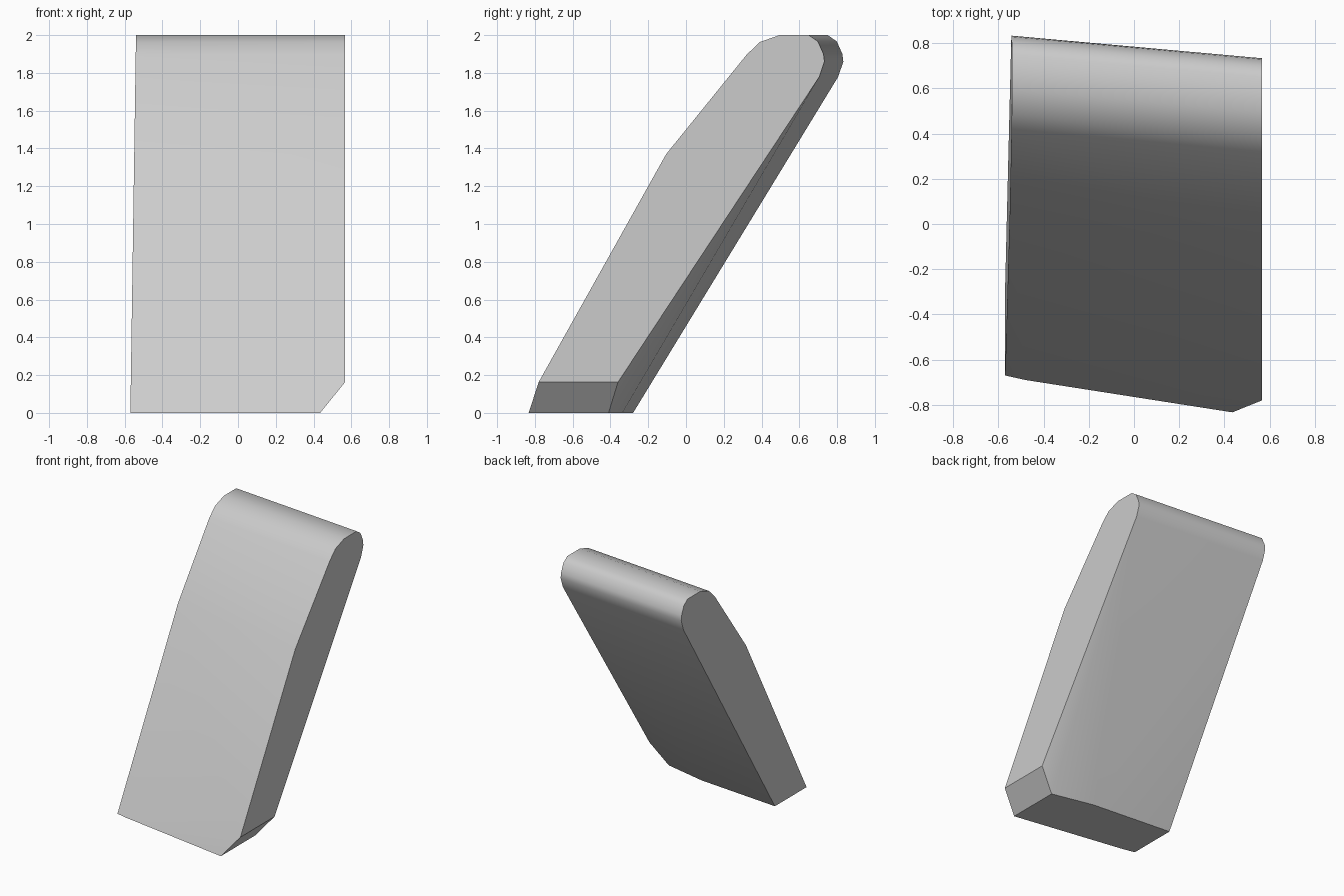
import bpy, bmesh, math

cube = bpy.data.objects.get("Cube")
if cube:
    bpy.data.objects.remove(cube, do_unlink=True)

# One plain grey
grey = bpy.data.materials.new("plain grey")
grey.use_nodes = True
COLOUR = (0.6, 0.6, 0.6, 1)
grey.diffuse_color = COLOUR
grey.node_tree.nodes["Principled BSDF"].inputs["Base Color"].default_value = COLOUR

RIGHT_X = 0.567


def left_x(z):
    """The left side leans inward a little as it rises."""
    return -0.57 + 0.015 * z


# Rounded top end as (y, z), swept across the block and skewed backward
cap = [(0.32, 1.895), (0.39, 1.963), (0.495, 2), (0.65, 2),
       (0.698, 1.967), (0.728, 1.9), (0.733, 1.86), (0.706, 1.78)]
points = []
for y, z in cap:
    points += [(RIGHT_X, y, z), (left_x(z), y + 0.1, z)]

# Bend across the front face
points += [(RIGHT_X, -0.105, 1.37), (left_x(1.37), 0.045, 1.37)]

# Chamfered lower corner
points += [(RIGHT_X, -0.78, 0.163), (RIGHT_X, -0.36, 0.163)]

# Foot outline on the ground
foot = [(0.435, -0.833), (-0.48, -0.69), (-0.57, -0.67),
        (-0.57, -0.28), (0.1, -0.337), (0.435, -0.41)]
points += [(x, y, 0) for x, y in foot]

# Solid leaning block wrapped around the outlines
bm = bmesh.new()
for p in points:
    bm.verts.new(p)
bmesh.ops.convex_hull(bm, input=bm.verts)
bmesh.ops.dissolve_limit(bm, angle_limit=math.radians(0.5),
                         verts=bm.verts, edges=bm.edges)
bmesh.ops.recalc_face_normals(bm, faces=bm.faces)
mesh = bpy.data.meshes.new("leaning_block")
bm.to_mesh(mesh)
bm.free()
mesh.materials.append(grey)
block = bpy.data.objects.new("leaning_block", mesh)
bpy.context.collection.objects.link(block)

# Smooth cap, crisp sides
bpy.context.view_layer.objects.active = block
block.select_set(True)
bpy.ops.object.shade_smooth_by_angle(angle=math.radians(35))
